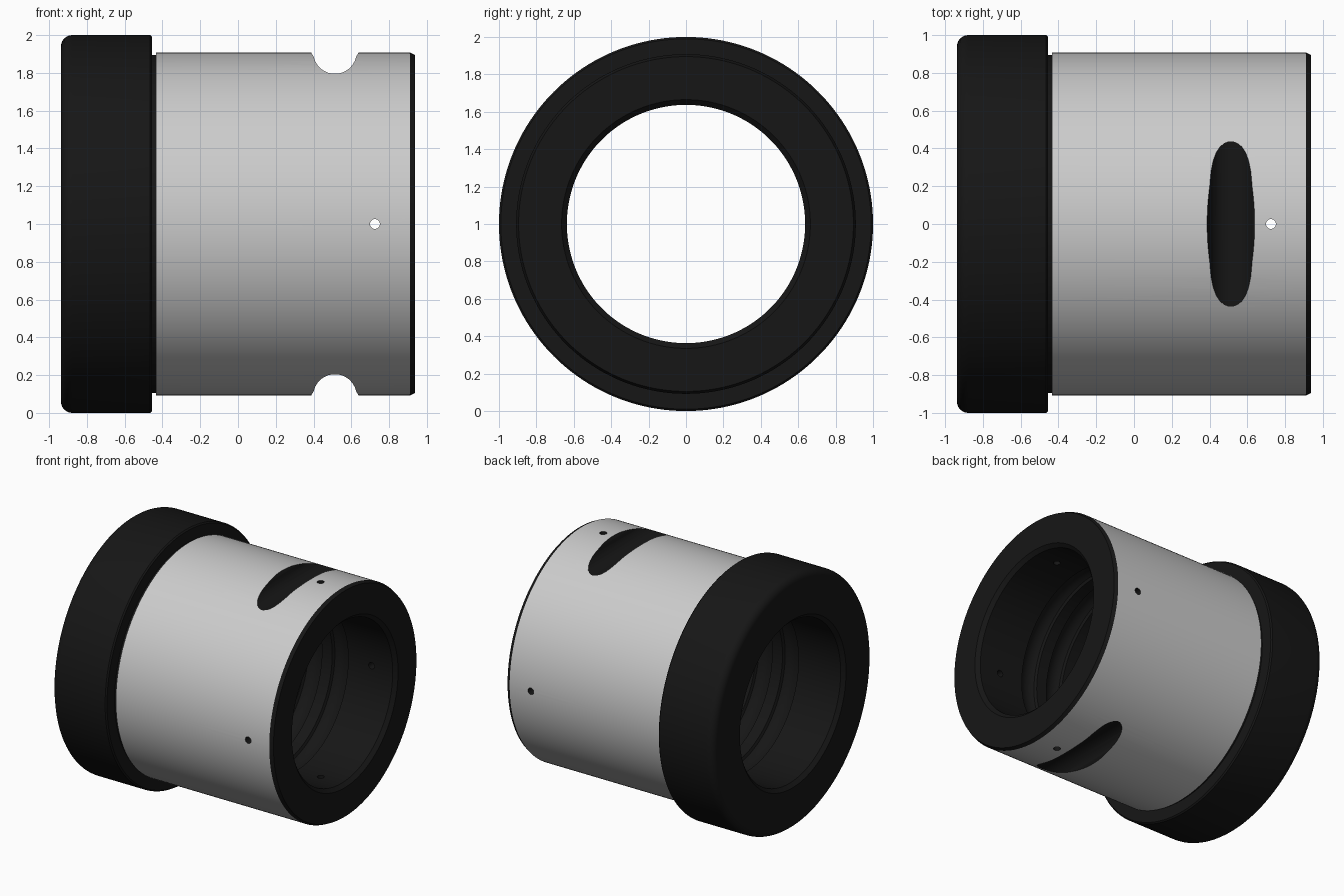
import bpy, bmesh
from math import sin, cos, pi, radians

if "Cube" in bpy.data.objects:
    bpy.data.objects.remove(bpy.data.objects["Cube"])

SEG = 160
dark = bpy.data.materials.new("black_oxide")
dark.diffuse_color = (0.008, 0.008, 0.008, 1)
dark.use_nodes = True
dark.node_tree.nodes["Principled BSDF"].inputs["Base Color"].default_value = dark.diffuse_color


def make_object(name, bm):
    bmesh.ops.recalc_face_normals(bm, faces=bm.faces)
    me = bpy.data.meshes.new(name)
    bm.to_mesh(me)
    bm.free()
    me.materials.append(None)      # slot 0: plain grey
    me.materials.append(dark)      # slot 1: dark finish
    ob = bpy.data.objects.new(name, me)
    bpy.context.collection.objects.link(ob)
    return ob


def lathe(name, profile, is_grey):
    """Revolve a closed (x, radius) profile about the x axis at z = 1."""
    bm = bmesh.new()
    rings = [[bm.verts.new((x, r * sin(2 * pi * i / SEG), 1 + r * cos(2 * pi * i / SEG)))
              for i in range(SEG)] for x, r in profile]
    for k, (x, r) in enumerate(profile):
        n = (k + 1) % len(profile)
        a, b = rings[k], rings[n]
        for i in range(SEG):
            j = (i + 1) % SEG
            f = bm.faces.new((a[i], a[j], b[j], b[i]))
            f.material_index = 0 if is_grey((x, r), profile[n]) else 1
    return make_object(name, bm)


def prism(name, points):
    """Cutter: (x, z) outline extruded along y through the whole part."""
    bm = bmesh.new()
    f = bm.faces.new([bm.verts.new((x, -1.2, z)) for x, z in points])
    ext = bmesh.ops.extrude_face_region(bm, geom=[f])
    bmesh.ops.translate(bm, vec=(0, 2.4, 0),
                        verts=[v for v in ext["geom"] if isinstance(v, bmesh.types.BMVert)])
    for f in bm.faces:
        f.material_index = 1
    return make_object(name, bm)


# Outer profile: rounded flange, relief groove, body, end chamfer
R = 0.06
profile = [(-0.9375 + R - R * cos(a), 1 - R + R * sin(a))
           for a in [radians(t) for t in range(0, 91, 15)]]
profile += [(-0.465, 1.0), (-0.455, 0.99), (-0.455, 0.895), (-0.435, 0.895),
            (-0.435, 0.908), (0.91, 0.908), (0.9375, 0.895)]
# Bore, from right to left, with shallow ball-track grooves
BORE = 0.637
profile += [(0.9375, 0.665), (0.91, BORE)]
for c in (0.45, 0.22, -0.01, -0.24, -0.47):
    profile += [(c + 0.07 * cos(a), BORE + 0.04 * sin(a))
                for a in [radians(t) for t in range(0, 181, 30)]]
profile += [(-0.91, BORE), (-0.9375, 0.665)]

nut = lathe("nut_body", profile,
            lambda p, q: p[1] == q[1] == 0.908)

# Slot cutters, top and bottom
half = [(0.14, 0.96), (0.126, 0.908)]
arc = [(0.115 * cos(a), 0.91 + 0.115 * sin(a))
       for a in [radians(t) for t in range(-12, -169, -12)]]
outline = half + arc + [(-x, z) for x, z in reversed(half)]
cutters = [prism("slot_cutter", [(0.513 + x, 1 + s * z) for x, z in outline])
           for s in (1, -1)]

# Oil hole cutters, straight through in y and in z
hole = [(0.725 + 0.026 * cos(2 * pi * i / 24), 1 + 0.026 * sin(2 * pi * i / 24))
        for i in range(24)]
cutters.append(prism("side_hole_cutter", hole))
vertical = prism("vertical_hole_cutter", hole)
for v in vertical.data.vertices:
    x, y, z = v.co
    v.co = (x, -(z - 1), 1 + y)
cutters.append(vertical)

for c in cutters:
    c.hide_render = True
    c.hide_set(True)
    m = nut.modifiers.new(c.name, "BOOLEAN")
    m.operation = "DIFFERENCE"
    m.solver = "EXACT"
    m.material_mode = "INDEX"
    m.object = c

# Bake the cuts, then shade smooth with crisp edges
bpy.context.view_layer.update()
deps = bpy.context.evaluated_depsgraph_get()
mesh = bpy.data.meshes.new_from_object(nut.evaluated_get(deps))
nut.modifiers.clear()
nut.data = mesh
for c in cutters:
    bpy.data.objects.remove(c)
bpy.context.view_layer.objects.active = nut
nut.select_set(True)
bpy.ops.object.shade_smooth_by_angle(angle=radians(25))
